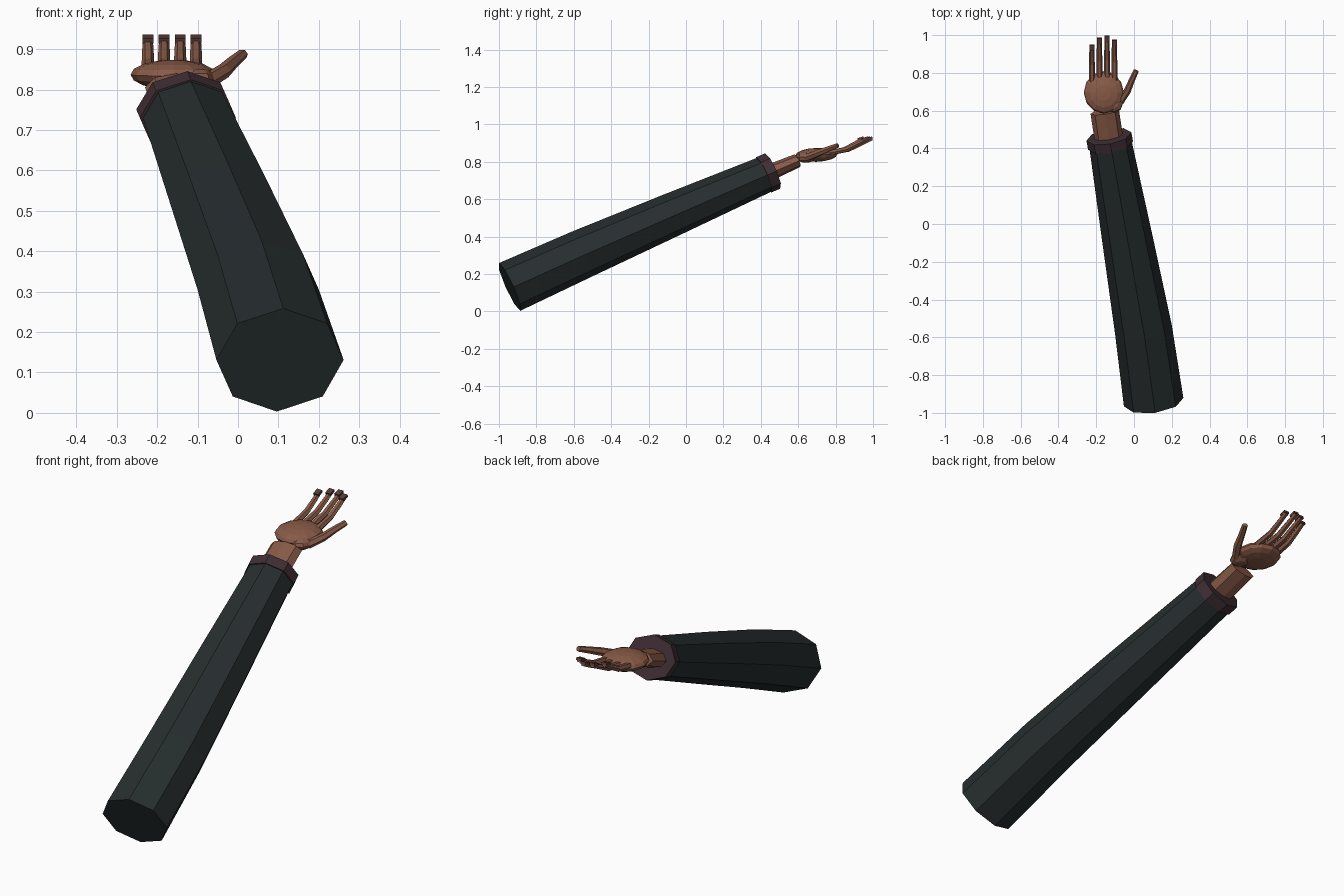
import bpy, bmesh, math
from mathutils import Vector

if "Cube" in bpy.data.objects:
    bpy.data.objects.remove(bpy.data.objects["Cube"])


def material(name, rgb):
    m = bpy.data.materials.new(name)
    m.diffuse_color = (*rgb, 1)
    m.use_nodes = True
    m.node_tree.nodes["Principled BSDF"].inputs["Base Color"].default_value = m.diffuse_color
    return m


CLOTH = material("dark_cloth", (0.02, 0.027, 0.028))
TRIM = material("plum_trim", (0.05, 0.027, 0.034))
SKIN = material("skin", (0.25, 0.105, 0.065))
NAIL = material("nail_brown", (0.10, 0.045, 0.038))


def finish(name, bm, mat):
    bmesh.ops.recalc_face_normals(bm, faces=bm.faces)
    me = bpy.data.meshes.new(name)
    bm.to_mesh(me)
    bm.free()
    me.materials.append(mat)
    ob = bpy.data.objects.new(name, me)
    bpy.context.collection.objects.link(ob)
    return ob


def tube(name, pts, radii, sides, mat, turn=0.0):
    """Capped tube along pts; radii = (half width, half height) per point."""
    pts = [Vector(p) for p in pts]
    bm = bmesh.new()
    rings = []
    for i, (p, (rw, rh)) in enumerate(zip(pts, radii)):
        t = (pts[min(i + 1, len(pts) - 1)] - pts[max(i - 1, 0)]).normalized()
        side = t.cross(Vector((0, 0, 1))).normalized()
        up = side.cross(t)
        ring = []
        for k in range(sides):
            a = 2 * math.pi * k / sides + turn
            ring.append(bm.verts.new(p + side * rw * math.cos(a) + up * rh * math.sin(a)))
        rings.append(ring)
    for a, b in zip(rings, rings[1:]):
        for k in range(sides):
            n = (k + 1) % sides
            bm.faces.new((a[k], a[n], b[n], b[k]))
    bm.faces.new(rings[0])
    bm.faces.new(rings[-1])
    return finish(name, bm, mat)


def ball(name, loc, size, segs, rings, mat, tilt=0.0):
    bm = bmesh.new()
    bmesh.ops.create_uvsphere(bm, u_segments=segs, v_segments=rings, radius=1)
    for v in bm.verts:
        v.co = Vector((v.co.x * size[0], v.co.y * size[1], v.co.z * size[2]))
    ob = finish(name, bm, mat)
    ob.location = loc
    ob.rotation_euler.x = tilt
    return ob


# Sleeve and cuff
tube("sleeve",
     [(0.104, -0.943, 0.131), (0.05, -0.56, 0.305), (-0.035, -0.08, 0.515), (-0.126, 0.43, 0.736)],
     [(0.159, 0.14), (0.152, 0.132), (0.134, 0.117), (0.113, 0.098)], 8, CLOTH)
tube("cuff", [(-0.124, 0.415, 0.730), (-0.133, 0.463, 0.751)],
     [(0.121, 0.103)] * 2, 8, TRIM)

# Wrist, palm and thumb base
tube("wrist", [(-0.13, 0.43, 0.735), (-0.155, 0.595, 0.806)],
     [(0.076, 0.045), (0.076, 0.037)], 8, SKIN)
ball("palm", (-0.160, 0.697, 0.837), (0.106, 0.112, 0.037), 12, 8, SKIN, 0.03)
ball("thumb_base", (-0.105, 0.642, 0.825), (0.048, 0.055, 0.030), 8, 6, SKIN)

# Thumb
tube("thumb",
     [(-0.075, 0.645, 0.822), (-0.035, 0.705, 0.846), (-0.012, 0.76, 0.868), (0.012, 0.812, 0.888)],
     [(0.02, 0.02), (0.019, 0.019), (0.016, 0.016), (0.014, 0.013)], 6, SKIN)

# Fingers with dark flat tips
for i, (x, tip) in enumerate([(-0.223, 0.952), (-0.183, 0.988), (-0.143, 1.0), (-0.104, 0.977)]):
    base = 0.74
    span = tip - base
    tube(f"finger_{i + 1}",
         [(x + 0.002, base, 0.842), (x, base + span * 0.5, 0.866),
          (x, base + span * 0.8, 0.902), (x, tip - 0.005, 0.924)],
         [(0.017, 0.015), (0.0155, 0.014), (0.014, 0.012), (0.012, 0.010)], 6, SKIN)
    tube(f"fingertip_{i + 1}", [(x, tip - 0.034, 0.920), (x, tip - 0.003, 0.930)],
         [(0.019, 0.009)] * 2, 4, NAIL, math.pi / 4)
